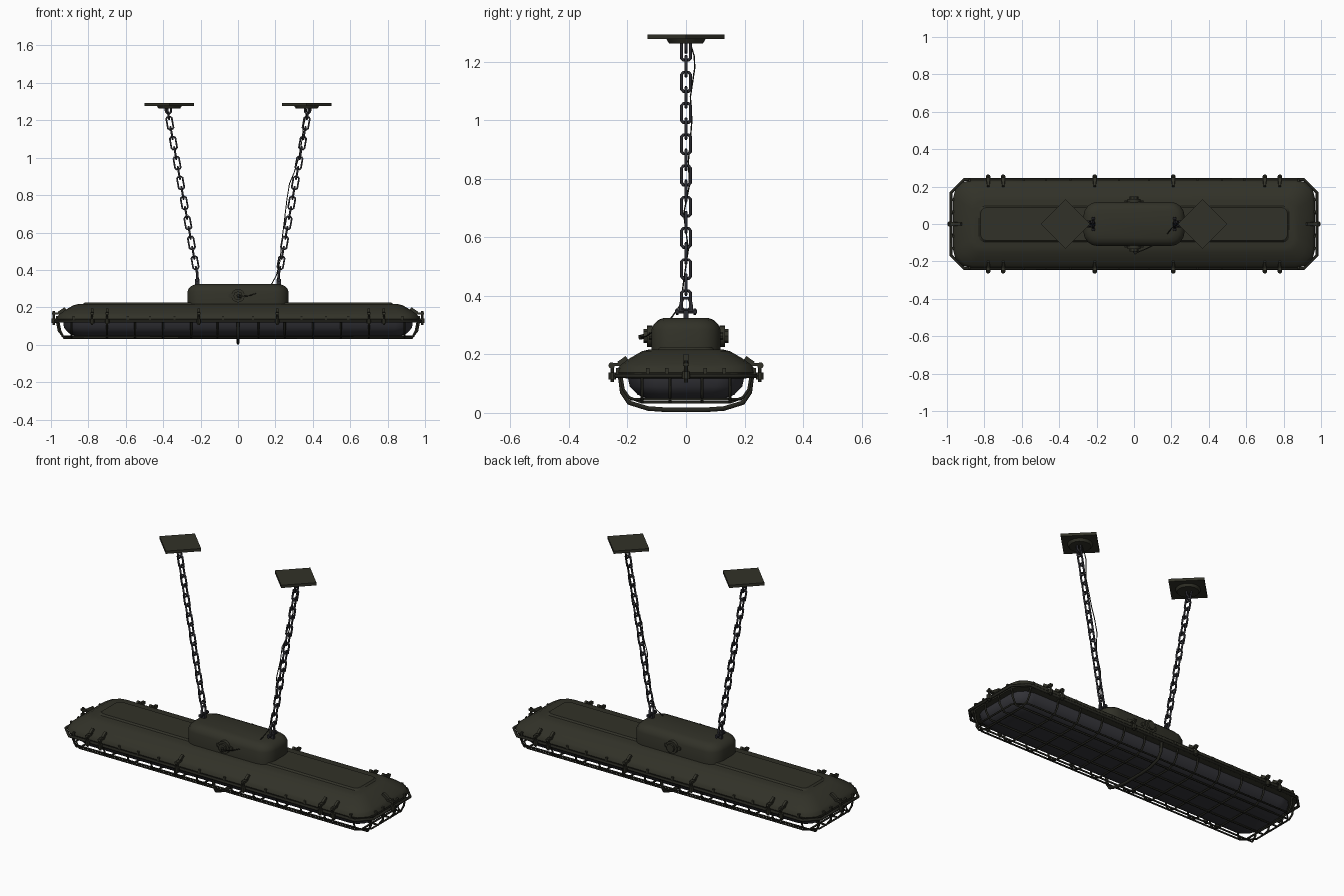
import bpy, bmesh, math
from mathutils import Vector, Matrix

if "Cube" in bpy.data.objects:
    bpy.data.objects.remove(bpy.data.objects["Cube"])


def material(name, rgb):
    m = bpy.data.materials.new(name)
    m.diffuse_color = (*rgb, 1)
    m.use_nodes = True
    m.node_tree.nodes["Principled BSDF"].inputs["Base Color"].default_value = m.diffuse_color
    return m


OLIVE = material("olive_paint", (0.031, 0.031, 0.021))
DARK = material("dark_olive_wire", (0.018, 0.018, 0.013))
GLASS = material("smoked_glass", (0.036, 0.036, 0.043))
STEEL = material("dark_steel", (0.026, 0.026, 0.032))


def finish(name, bm, mat, angle=35):
    bmesh.ops.recalc_face_normals(bm, faces=bm.faces)
    me = bpy.data.meshes.new(name)
    bm.to_mesh(me)
    bm.free()
    me.materials.append(mat)
    ob = bpy.data.objects.new(name, me)
    bpy.context.collection.objects.link(ob)
    bpy.ops.object.select_all(action='DESELECT')
    bpy.context.view_layer.objects.active = ob
    ob.select_set(True)
    bpy.ops.object.shade_smooth_by_angle(angle=math.radians(angle))
    return ob


def loft(name, rings, mat, seg=3, angle=35):
    """Stack rounded rectangles given as (half x, half y, corner, z)."""
    bm = bmesh.new()
    loops = []
    for hx, hy, r, z in rings:
        loop = []
        for q, (sx, sy) in enumerate([(1, 1), (-1, 1), (-1, -1), (1, -1)]):
            for i in range(seg + 1):
                a = math.pi / 2 * (q + i / seg)
                loop.append(bm.verts.new((sx * (hx - r) + r * math.cos(a),
                                          sy * (hy - r) + r * math.sin(a), z)))
        loops.append(loop)
    n = len(loops[0])
    for a, b in zip(loops, loops[1:]):
        for i in range(n):
            bm.faces.new((a[i], a[(i + 1) % n], b[(i + 1) % n], b[i]))
    bm.faces.new(loops[0])
    bm.faces.new(loops[-1])
    return finish(name, bm, mat, angle)


def wires(name, paths, radius, mat, cyclic=False, res=1):
    cu = bpy.data.curves.new(name, 'CURVE')
    cu.dimensions = '3D'
    cu.bevel_depth = radius
    cu.bevel_resolution = res
    cu.use_fill_caps = True
    for path in paths:
        sp = cu.splines.new('POLY')
        sp.points.add(len(path) - 1)
        for p, co in zip(sp.points, path):
            p.co = (*co, 1)
        sp.use_cyclic_u = cyclic
    cu.materials.append(mat)
    ob = bpy.data.objects.new(name, cu)
    bpy.context.collection.objects.link(ob)
    return ob


def box(bm, c, size, rot=None):
    m = Matrix.Translation(c) @ (rot or Matrix()) @ Matrix.Diagonal((*size, 1))
    bmesh.ops.create_cube(bm, size=1, matrix=m)


def rod(bm, c, r, length, axis='Z', seg=10, r2=None):
    rot = {'Z': Matrix(), 'X': Matrix.Rotation(math.pi / 2, 4, 'Y'),
           'Y': Matrix.Rotation(math.pi / 2, 4, 'X')}[axis]
    bmesh.ops.create_cone(bm, cap_ends=True, segments=seg, radius1=r,
                          radius2=r if r2 is None else r2, depth=length,
                          matrix=Matrix.Translation(c) @ rot)


# Housing: rolled rim, sloping shoulder and raised spine
loft("housing", [(0.935, 0.205, 0.09, 0.118), (0.962, 0.230, 0.10, 0.122),
                 (0.968, 0.236, 0.10, 0.138), (0.962, 0.231, 0.10, 0.155),
                 (0.952, 0.222, 0.09, 0.165), (0.925, 0.195, 0.08, 0.185),
                 (0.880, 0.150, 0.06, 0.211), (0.855, 0.125, 0.05, 0.217)], OLIVE)
loft("raised_spine", [(0.835, 0.10, 0.03, 0.212), (0.82, 0.088, 0.03, 0.226)], OLIVE)

# Ballast box on top
loft("ballast_box", [(0.27, 0.118, 0.075, 0.205), (0.27, 0.118, 0.075, 0.285),
                     (0.262, 0.110, 0.07, 0.303), (0.245, 0.096, 0.06, 0.317),
                     (0.220, 0.075, 0.05, 0.325)], OLIVE, seg=4)

# Glass diffuser
loft("glass_diffuser", [(0.935, 0.20, 0.09, 0.125), (0.930, 0.192, 0.09, 0.09),
                        (0.905, 0.165, 0.08, 0.062), (0.87, 0.13, 0.07, 0.047),
                        (0.80, 0.07, 0.04, 0.042)], GLASS)

# Wire cage: cross ribs, lengthwise bars, and rails around it
ribs = []
for x in [s * v for s in (1, -1) for v in (0.11, 0.25, 0.40, 0.55, 0.70, 0.89)]:
    half = [(0.222, 0.128), (0.214, 0.08), (0.195, 0.053), (0.15, 0.036)]
    ribs.append([(x, -y, z) for y, z in half] + [(x, y, z) for y, z in half[::-1]])
wires("cage_ribs", ribs, 0.0055, DARK)
bars = []
for y in (-0.15, -0.055, 0.055, 0.15):
    half = [(0.975 - abs(y) * 0.1, 0.128), (0.965 - abs(y) * 0.1, 0.075), (0.93, 0.036)]
    bars.append([(-x, y, z) for x, z in half] + [(x, y, z) for x, z in half[::-1]])
wires("cage_long_bars", bars, 0.0055, DARK)


def rail(hx, hy, c, z):
    return [(hx, hy - c, z), (hx - c, hy, z), (c - hx, hy, z), (-hx, hy - c, z),
            (-hx, c - hy, z), (c - hx, -hy, z), (hx - c, -hy, z), (hx, c - hy, z)]


wires("cage_rails", [rail(0.978, 0.238, 0.07, 0.126)], 0.008, DARK, True)
wires("cage_lower_rail", [rail(0.94, 0.188, 0.06, 0.046)], 0.005, DARK, True)

# Heavier bow under the middle
bow = [(0.225, 0.125), (0.218, 0.07), (0.195, 0.035), (0.13, 0.015), (0.06, 0.01)]
wires("centre_bow", [[(0, -y, z) for y, z in bow] + [(0, y, z) for y, z in bow[::-1]]],
      0.009, DARK)

# Clamps round the rim
bm = bmesh.new()
for s in (-1, 1):
    for x in (-0.78, -0.70, -0.21, 0.21, 0.70, 0.78):
        box(bm, (x, s * 0.237, 0.166), (0.018, 0.05, 0.010))
        rod(bm, (x, s * 0.252, 0.138), 0.006, 0.065)
        rod(bm, (x, s * 0.252, 0.126), 0.013, 0.024)
        rod(bm, (x, s * 0.254, 0.162), 0.011, 0.012, 'X')
        box(bm, (x, s * 0.215, 0.176), (0.014, 0.035, 0.02),
            Matrix.Rotation(-s * 0.6, 4, 'X'))
    # End clamps
    box(bm, (s * 0.968, 0, 0.166), (0.055, 0.02, 0.010))
    rod(bm, (s * 0.985, 0, 0.142), 0.006, 0.075)
    rod(bm, (s * 0.985, 0, 0.128), 0.014, 0.026)
    box(bm, (s * 0.94, 0, 0.18), (0.045, 0.016, 0.02), Matrix.Rotation(s * 0.6, 4, 'Y'))
    # Rim studs
    for x in (-0.88, -0.59, -0.47, -0.34, -0.08, 0.08, 0.34, 0.47, 0.59, 0.88):
        box(bm, (x, s * 0.233, 0.142), (0.012, 0.014, 0.024))
    for y in (-0.13, -0.065, 0.065, 0.13):
        box(bm, (s * 0.967, y, 0.142), (0.014, 0.012, 0.024))
finish("rim_clamps", bm, OLIVE)

# Cable glands on both long sides of the ballast box
bm = bmesh.new()
for s in (-1, 1):
    rod(bm, (0, s * 0.124, 0.262), 0.036, 0.02, 'Y', 14)
    rod(bm, (0, s * 0.139, 0.262), 0.024, 0.014, 'Y', 8)
    for dx in (-0.04, 0.04):
        rod(bm, (dx, s * 0.12, 0.262), 0.012, 0.012, 'Y', 8)
finish("cable_glands", bm, OLIVE)
wires("gland_nozzle", [[(0, -0.14, 0.262), (0.012, -0.158, 0.258)]], 0.009, DARK)

# Ceiling plates turned a quarter-square, with round bosses
bm = bmesh.new()
for s in (-1, 1):
    box(bm, (s * 0.367, 0, 1.285), (0.187, 0.187, 0.016), Matrix.Rotation(math.pi / 4, 4, 'Z'))
    rod(bm, (s * 0.367, 0, 1.271), 0.058, 0.016, 'Z', 16, 0.068)
finish("ceiling_plates", bm, OLIVE)

# Chains: alternate links turned by a quarter
top, bottom, count = Vector((0.374, 0, 1.238)), Vector((0.22, 0, 0.385)), 17
axis = (top - bottom).normalized()
side = axis.cross(Vector((0, 1, 0)))
outline = [(0.009, 0.033), (0.015, 0.026), (0.015, -0.026), (0.009, -0.033)]
outline += [(-a, -b) for a, b in outline]
links = []
for i in range(count):
    c = bottom.lerp(top, i / (count - 1))
    w = Vector((0, 1, 0)) if i % 2 == 0 else side
    links.append([c + w * a + axis * b for a, b in outline])
wires("right_chain", links, 0.0055, STEEL, True)
wires("left_chain", [[(-p.x, p.y, p.z) for p in l] for l in links], 0.0055, STEEL, True)

# Shackles on the box and eyes under the plates
bm = bmesh.new()
hoops = []
for s in (-1, 1):
    x = s * 0.218
    rod(bm, (x, 0, 0.346), 0.007, 0.074, 'Y', 8)
    for y in (-0.03, 0.03):
        rod(bm, (x, y, 0.346), 0.011, 0.010, 'Y', 6)
    box(bm, (x, 0, 0.333), (0.024, 0.016, 0.035))
    hoops.append([(x, -0.018, 0.342), (x, -0.018, 0.375), (x, -0.009, 0.392),
                  (x, 0.009, 0.392), (x, 0.018, 0.375), (x, 0.018, 0.342)])
    x = s * 0.372
    hoops.append([(x - 0.014, 0, 1.268), (x - 0.014, 0, 1.245), (x, 0, 1.232),
                  (x + 0.014, 0, 1.245), (x + 0.014, 0, 1.268)])
finish("shackle_bolts", bm, STEEL)
wires("shackle_hoops", hoops, 0.006, STEEL)

# Power cable from the gland up along the right chain
wires("power_cable", [[(0.01, -0.155, 0.258), (0.06, -0.135, 0.262), (0.13, -0.10, 0.287),
                       (0.18, -0.05, 0.325), (0.205, -0.018, 0.37), (0.225, -0.008, 0.45),
                       (0.235, 0.008, 0.56), (0.25, -0.008, 0.68), (0.262, 0.012, 0.78),
                       (0.275, 0.008, 0.86), (0.30, 0.014, 0.92), (0.325, 0.02, 1.0),
                       (0.34, 0.015, 1.08), (0.352, 0.03, 1.18), (0.362, 0.028, 1.22),
                       (0.368, 0.014, 1.265)]], 0.0025, DARK)
